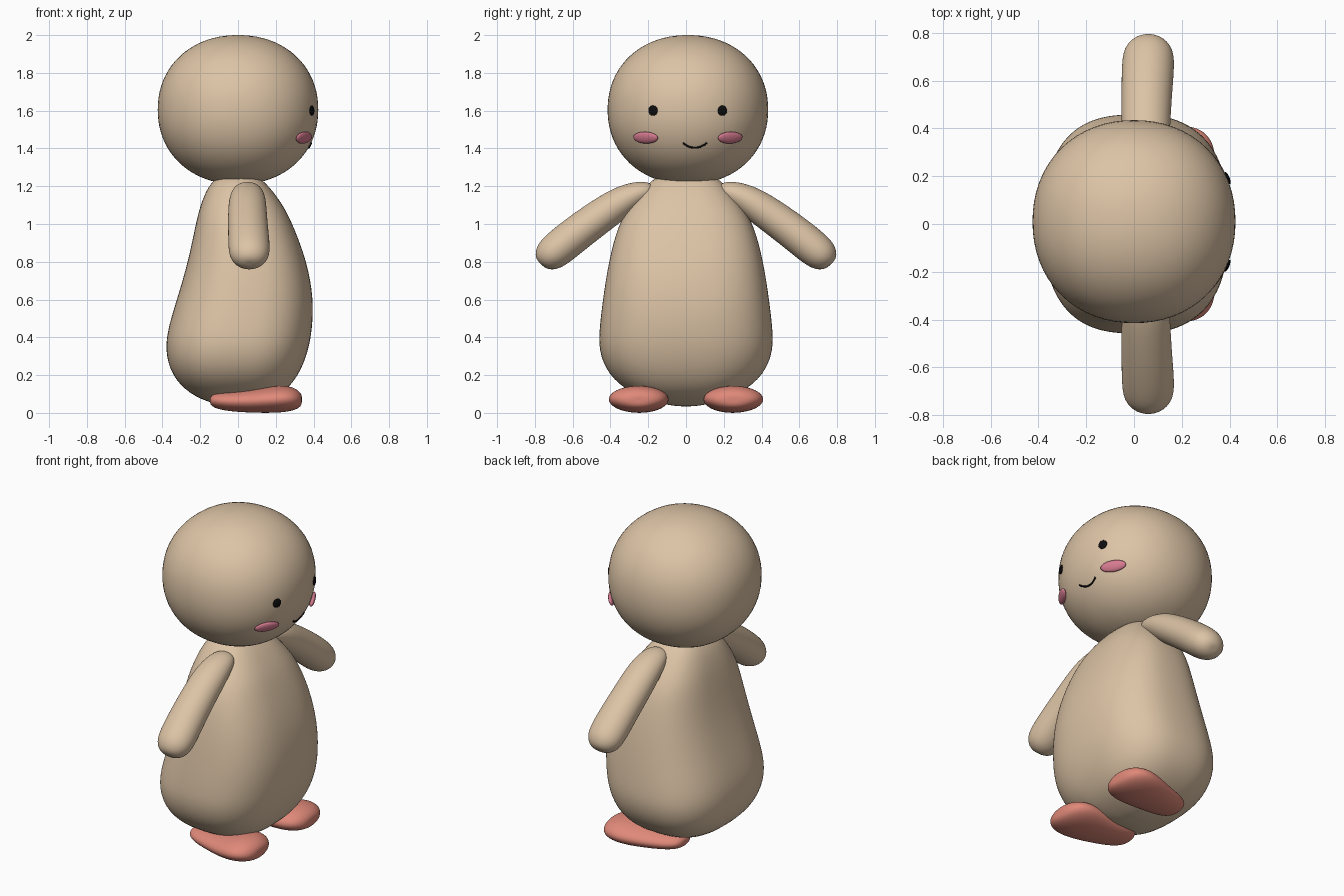
import bpy, bmesh, math
from mathutils import Vector

if "Cube" in bpy.data.objects:
    bpy.data.objects.remove(bpy.data.objects["Cube"])


def material(name, rgb):
    m = bpy.data.materials.new(name)
    m.diffuse_color = (*rgb, 1)
    m.use_nodes = True
    m.node_tree.nodes["Principled BSDF"].inputs["Base Color"].default_value = m.diffuse_color
    return m


TAN = material("warm_tan", (0.72, 0.55, 0.38))
CORAL = material("coral", (0.74, 0.25, 0.19))
PINK = material("cheek_pink", (0.68, 0.20, 0.28))
BLACK = material("black", (0.004, 0.004, 0.004))


def finish(name, bm, mat, subsurf=0):
    bmesh.ops.recalc_face_normals(bm, faces=bm.faces)
    for f in bm.faces:
        f.smooth = True
    me = bpy.data.meshes.new(name)
    bm.to_mesh(me)
    bm.free()
    me.materials.append(mat)
    ob = bpy.data.objects.new(name, me)
    bpy.context.collection.objects.link(ob)
    if subsurf:
        mod = ob.modifiers.new("smooth", "SUBSURF")
        mod.levels = mod.render_levels = subsurf
    return ob


def spow(v, p):
    return math.copysign(abs(v) ** p, v)


def loft(name, sections, mat, power=2.0, sides=24):
    """Skin rings given as (centre, half axis u, half axis v)."""
    bm = bmesh.new()
    rings = []
    for c, u, v in sections:
        ring = []
        for i in range(sides):
            a = math.tau * i / sides
            ring.append(bm.verts.new(c + u * spow(math.cos(a), 2 / power)
                                     + v * spow(math.sin(a), 2 / power)))
        rings.append(ring)
    for r0, r1 in zip(rings, rings[1:]):
        for i in range(sides):
            j = (i + 1) % sides
            bm.faces.new((r0[i], r0[j], r1[j], r1[i]))
    for ring, (c, u, v) in ((rings[0], sections[0]), (rings[-1], sections[-1])):
        tip = bm.verts.new(c)
        for i in range(sides):
            bm.faces.new((ring[i], ring[(i + 1) % sides], tip))
    return finish(name, bm, mat, 2)


# Body: height, back x, front x, half width
profile = [(0.035, -0.05, 0.05, 0.05), (0.05, -0.14, 0.12, 0.14),
           (0.10, -0.26, 0.24, 0.29), (0.20, -0.355, 0.325, 0.415),
           (0.33, -0.388, 0.375, 0.465), (0.45, -0.372, 0.395, 0.460),
           (0.60, -0.325, 0.402, 0.442), (0.80, -0.265, 0.368, 0.412),
           (1.00, -0.225, 0.29, 0.36), (1.10, -0.20, 0.24, 0.295),
           (1.20, -0.16, 0.165, 0.215), (1.26, -0.10, 0.10, 0.15)]
loft("body", [(Vector(((a + b) / 2, 0, z)), Vector(((b - a) / 2, 0, 0)), Vector((0, w, 0)))
              for z, a, b, w in profile], TAN, power=2.6, sides=32)

# Head: slightly squared ellipsoid
HC, HR, HP = Vector((0, 0.01, 1.605)), Vector((0.425, 0.425, 0.395)), 2.12
bm = bmesh.new()
bmesh.ops.create_uvsphere(bm, u_segments=64, v_segments=40, radius=1)
for v in bm.verts:
    k = sum(abs(t) ** HP for t in v.co) ** (-1 / HP)
    v.co = HC + Vector([t * k * r for t, r in zip(v.co, HR)])
finish("head", bm, TAN)


def face_point(y, z):
    """Point and outward normal on the front (+x) of the head."""
    b, c = (y - HC.y) / HR.y, (z - HC.z) / HR.z
    a = (1 - abs(b) ** HP - abs(c) ** HP) ** (1 / HP)
    n = Vector([spow(t, HP - 1) / r for t, r in zip((a, b, c), HR)]).normalized()
    return Vector((a * HR.x, y, z)), n


def face_spot(name, y, z, half_w, half_h, depth, lift, mat):
    """Flattened ellipsoid lying on the face."""
    p, n = face_point(y, z)
    side = Vector((0, 0, 1)).cross(n).normalized()
    up = n.cross(side)
    bm = bmesh.new()
    bmesh.ops.create_uvsphere(bm, u_segments=24, v_segments=12, radius=1)
    for v in bm.verts:
        x, yy, zz = v.co
        v.co = p + n * (lift + x * depth) + side * yy * half_w + up * zz * half_h
    finish(name, bm, mat)


for tag, s in (("right", -1), ("left", 1)):
    # Eyes and cheeks
    face_spot(tag + "_eye", 0.009 + s * 0.183, 1.60, 0.027, 0.027, 0.008, 0.002, BLACK)
    face_spot(tag + "_cheek", 0.01 + s * 0.22, 1.46, 0.076, 0.033, 0.016, 0.008, PINK)

    # Arms: distance out, height, x centre, half depth, half thickness
    path = [(0.17, 1.185, 0.05, 0.03, 0.02), (0.19, 1.18, 0.05, 0.065, 0.045),
            (0.25, 1.165, 0.05, 0.085, 0.065), (0.34, 1.12, 0.05, 0.10, 0.085),
            (0.45, 1.045, 0.05, 0.104, 0.092), (0.58, 0.95, 0.055, 0.108, 0.096),
            (0.69, 0.86, 0.06, 0.112, 0.097), (0.735, 0.823, 0.06, 0.098, 0.083),
            (0.762, 0.798, 0.06, 0.065, 0.055), (0.77, 0.79, 0.06, 0.03, 0.025)]
    secs = []
    for i, (y, z, x, ru, rv) in enumerate(path):
        p0, p1 = path[max(i - 1, 0)], path[min(i + 1, len(path) - 1)]
        t = Vector((0, p1[0] - p0[0], p1[1] - p0[1])).normalized()
        secs.append((Vector((x, s * y, z)), Vector((ru, 0, 0)),
                     Vector((0, -s * t.z, t.y)) * rv))
    loft(tag + "_arm", secs, TAN)

    # Feet: x, centre y, half width, bottom z, top z
    foot = [(-0.148, 0.215, 0.035, 0.05, 0.08), (-0.135, 0.215, 0.075, 0.03, 0.10),
            (-0.08, 0.22, 0.108, 0.012, 0.112), (0.03, 0.235, 0.128, 0.002, 0.118),
            (0.14, 0.248, 0.155, -0.001, 0.135), (0.23, 0.252, 0.164, 0.001, 0.147),
            (0.295, 0.252, 0.138, 0.012, 0.137), (0.33, 0.252, 0.088, 0.03, 0.11),
            (0.338, 0.252, 0.04, 0.05, 0.09)]
    loft(tag + "_foot", [(Vector((x, s * y, (a + b) / 2)), Vector((0, w, 0)),
                          Vector((0, 0, (b - a) / 2))) for x, y, w, a, b in foot], CORAL)

# Mouth: thin curved line hugging the face
curve = bpy.data.curves.new("mouth", "CURVE")
curve.dimensions = "3D"
curve.bevel_depth = 0.005
curve.bevel_resolution = 2
line = curve.splines.new("POLY")
line.points.add(12)
for i, pt in enumerate(line.points):
    t = i / 6 - 1
    p, n = face_point(0.047 + 0.064 * t, 1.404 + 0.026 * t * t)
    pt.co = (*(p + n * 0.001), 1)
curve.materials.append(BLACK)
bpy.context.collection.objects.link(bpy.data.objects.new("mouth", curve))
